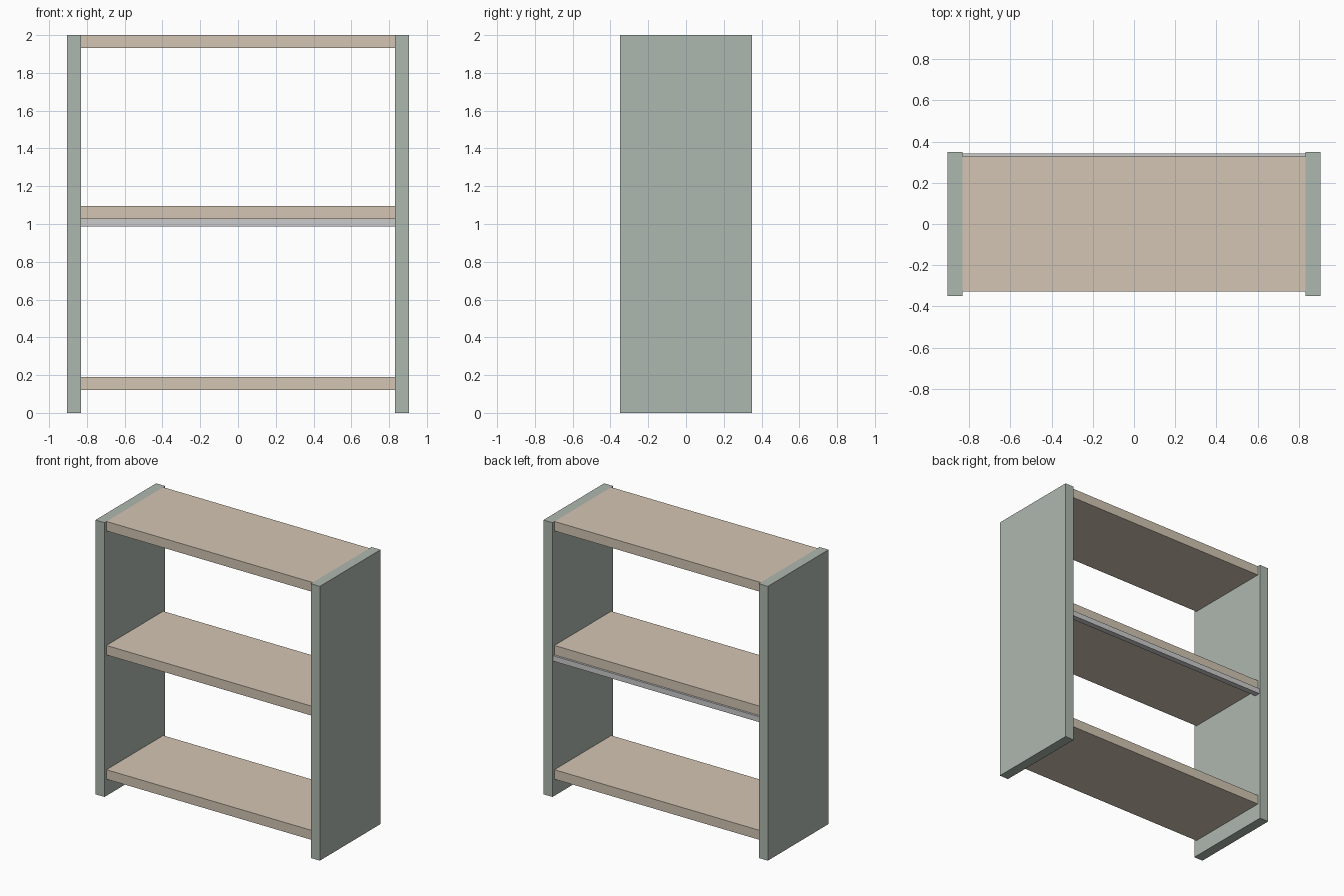
import bpy

if "Cube" in bpy.data.objects:
    bpy.data.objects.remove(bpy.data.objects["Cube"])


def material(name, rgb):
    m = bpy.data.materials.new(name)
    m.diffuse_color = (*rgb, 1)
    m.use_nodes = True
    m.node_tree.nodes["Principled BSDF"].inputs["Base Color"].default_value = m.diffuse_color
    return m


def box(name, x, y, z, mat=None):
    """Axis-aligned box from (min, max) ranges."""
    bpy.ops.mesh.primitive_cube_add(size=1, location=[(a + b) / 2 for a, b in (x, y, z)])
    ob = bpy.context.object
    ob.name = name
    ob.scale = [b - a for a, b in (x, y, z)]
    bpy.ops.object.transform_apply(location=False, rotation=False, scale=True)
    if mat:
        ob.data.materials.append(mat)
    return ob


green = material("painted_green", (0.42, 0.48, 0.43))
wood = material("pale_wood", (0.65, 0.56, 0.45))

INNER, OUTER = 0.832, 0.905

# Side panels
box("side_panel_left", (-OUTER, -INNER), (-0.35, 0.35), (0, 2), green)
box("side_panel_right", (INNER, OUTER), (-0.35, 0.35), (0, 2), green)

# Shelves
for name, top in (("bottom", 0.19), ("middle", 1.096), ("top", 2.0)):
    box(name + "_shelf", (-INNER, INNER), (-0.327, 0.327), (top - 0.069, top), wood)

# Grey stiffening rail under the rear edge of the middle shelf
box("rear_rail", (-INNER, INNER), (0.30, 0.342), (0.987, 1.027))
